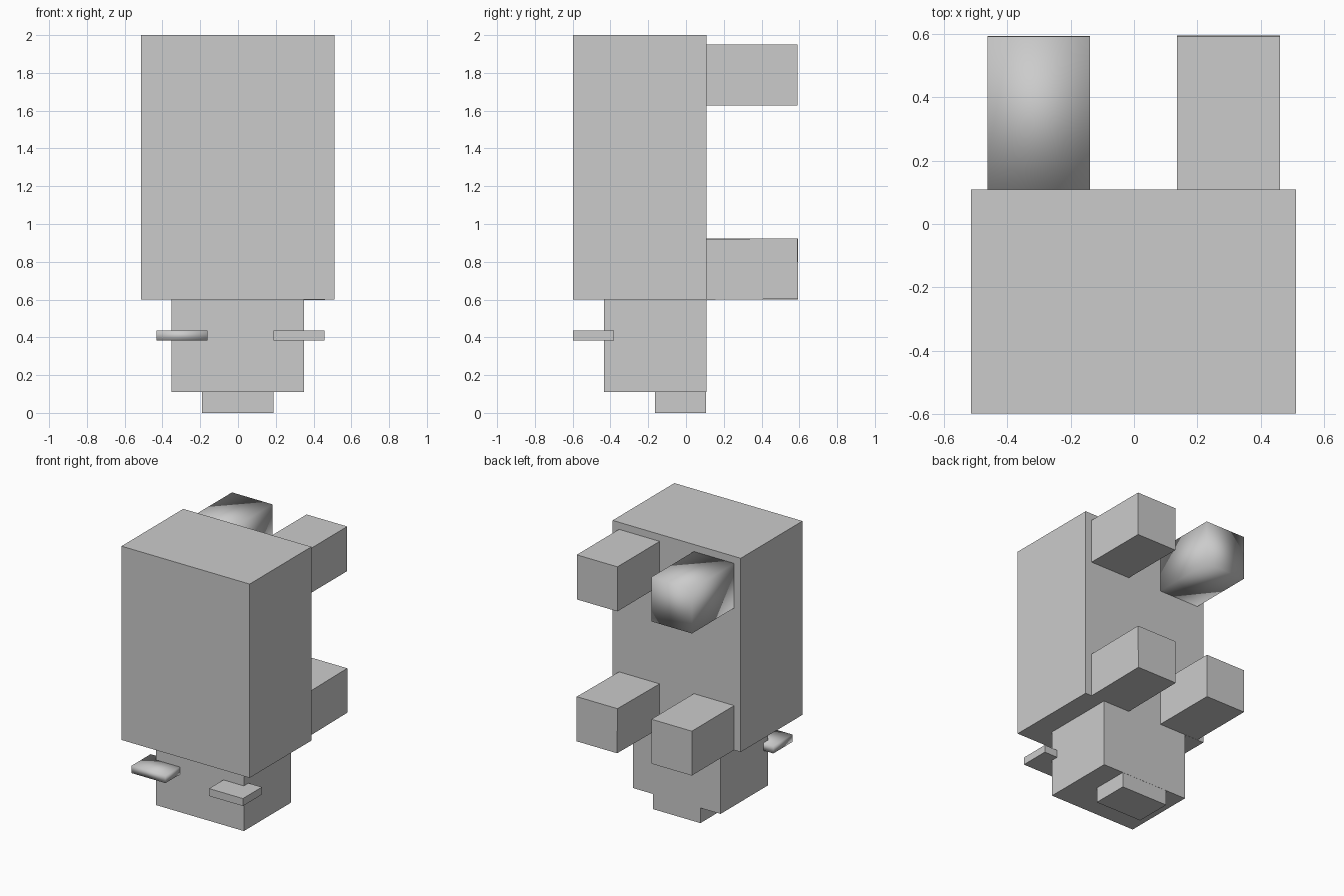
import bpy
import bmesh
import math
from mathutils import Matrix

if "Cube" in bpy.data.objects:
    bpy.data.objects.remove(bpy.data.objects["Cube"])


def box(name, lo, hi, smooth=False, tilt=0.0):
    """Box between two corners, optionally smooth shaded or tilted about x."""
    size = [b - a for a, b in zip(lo, hi)]
    bm = bmesh.new()
    bmesh.ops.create_cube(bm, size=1)
    bmesh.ops.transform(bm, verts=bm.verts,
                        matrix=Matrix.Rotation(tilt, 4, 'X') @ Matrix.Diagonal((*size, 1)))
    for f in bm.faces:
        f.smooth = smooth
    me = bpy.data.meshes.new(name)
    bm.to_mesh(me)
    bm.free()
    ob = bpy.data.objects.new(name, me)
    ob.location = [(a + b) / 2 for a, b in zip(lo, hi)]
    bpy.context.collection.objects.link(ob)
    return ob


# Body, head and snout, stacked nose down
box("body", (-0.513, -0.597, 0.60), (0.511, 0.108, 2.00))
box("head", (-0.352, -0.433, 0.11), (0.350, 0.108, 0.60))
box("snout", (-0.19, -0.163, 0.00), (0.187, 0.107, 0.112))

# Ears (the left one is smooth shaded)
box("ear_left", (-0.432, -0.597, 0.382), (-0.162, -0.38, 0.436), smooth=True)
box("ear_right", (0.187, -0.597, 0.382), (0.457, -0.38, 0.436))

# Legs (the left hind leg is smooth shaded, the right front leg tilts slightly)
for side, x0, x1 in (("left", -0.461, -0.138), ("right", 0.135, 0.46)):
    left = side == "left"
    box("hind_leg_" + side, (x0, 0.106, 1.627), (x1, 0.59, 1.949), smooth=left)
    box("front_leg_" + side, (x0, 0.106, 0.601), (x1, 0.592, 0.922),
        tilt=0.0 if left else math.radians(0.6))
